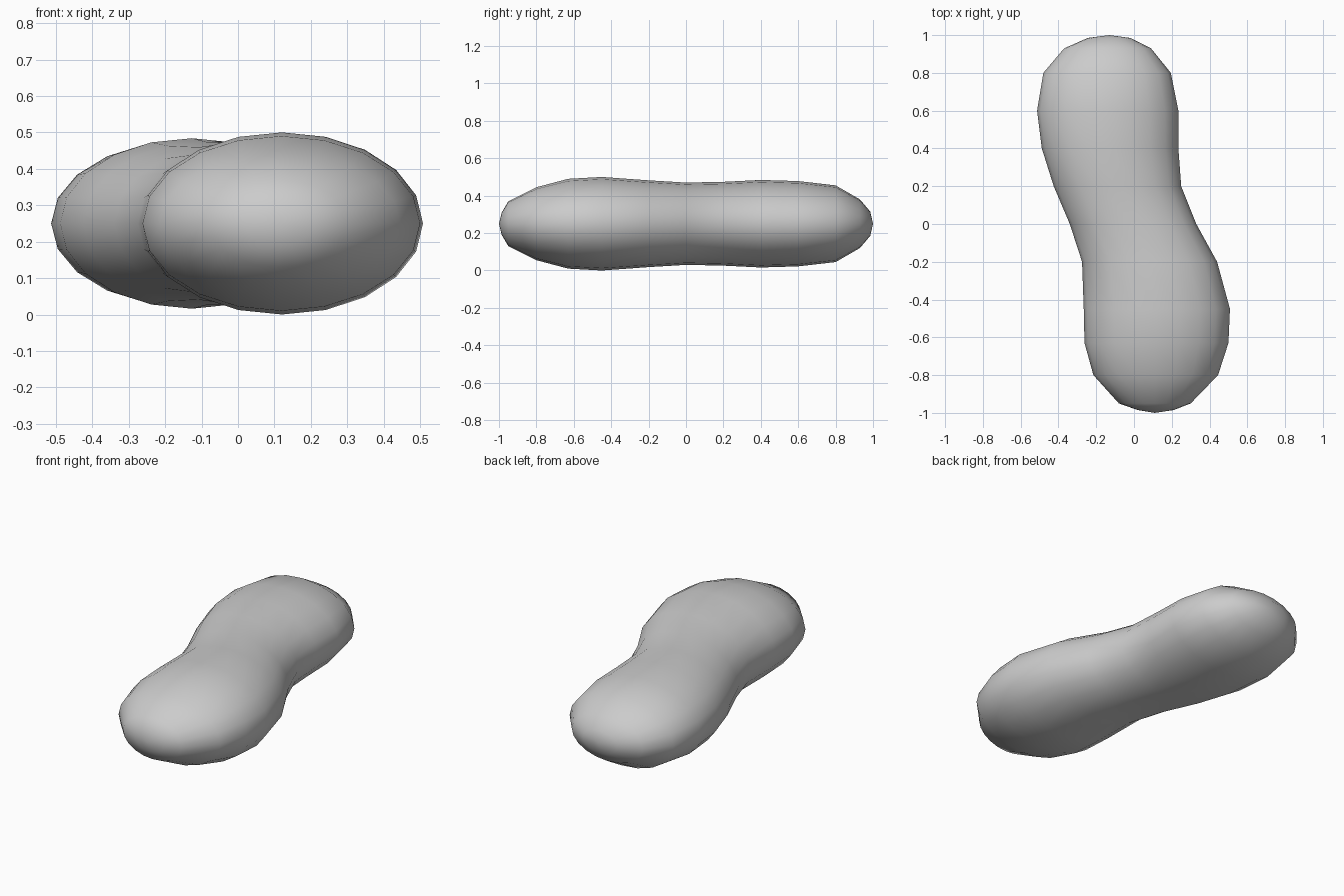
import bpy, bmesh, math

cube = bpy.data.objects.get("Cube")
if cube:
    bpy.data.objects.remove(cube, do_unlink=True)

SIDES = 20

# Cross-sections along the body: y, right edge x, left edge x, half height
SECTIONS = [
    (-0.985, 0.02, 0.21, 0.06), (-0.95, -0.08, 0.3, 0.12),
    (-0.8, -0.215, 0.445, 0.195), (-0.63, -0.262, 0.5, 0.24),
    (-0.45, -0.266, 0.508, 0.25), (-0.2, -0.275, 0.44, 0.232),
    (0, -0.34, 0.33, 0.22), (0.2, -0.425, 0.25, 0.224),
    (0.4, -0.488, 0.235, 0.234), (0.6, -0.513, 0.235, 0.228),
    (0.8, -0.48, 0.195, 0.205), (0.93, -0.37, 0.09, 0.13),
    (0.985, -0.245, -0.02, 0.065),
]

# Plain grey skin
grey = bpy.data.materials.new("grey")
grey.use_nodes = True
grey.diffuse_color = (0.6, 0.6, 0.6, 1)
grey.node_tree.nodes["Principled BSDF"].inputs["Base Color"].default_value = grey.diffuse_color

# Two-lobed body lofted through elliptical rings
bm = bmesh.new()
rings = []
for y, x0, x1, h in SECTIONS:
    ring = []
    for i in range(SIDES):
        a = math.tau * i / SIDES
        x = (x0 + x1) / 2 + (x1 - x0) / 2 * math.cos(a)
        ring.append(bm.verts.new((x, y, 0.25 + h * math.sin(a))))
    rings.append(ring)
for r, s in zip(rings, rings[1:]):
    for i in range(SIDES):
        j = (i + 1) % SIDES
        bm.faces.new((r[i], r[j], s[j], s[i]))

# Rounded end tips
for ring, tip in ((rings[0], (0.11, -1, 0.25)), (rings[-1], (-0.13, 1, 0.25))):
    v = bm.verts.new(tip)
    for i in range(SIDES):
        bm.faces.new((ring[i], ring[(i + 1) % SIDES], v))
bmesh.ops.recalc_face_normals(bm, faces=bm.faces)
for f in bm.faces:
    f.smooth = True

mesh = bpy.data.meshes.new("body")
bm.to_mesh(mesh)
bm.free()
mesh.materials.append(grey)
bpy.context.collection.objects.link(bpy.data.objects.new("body", mesh))
